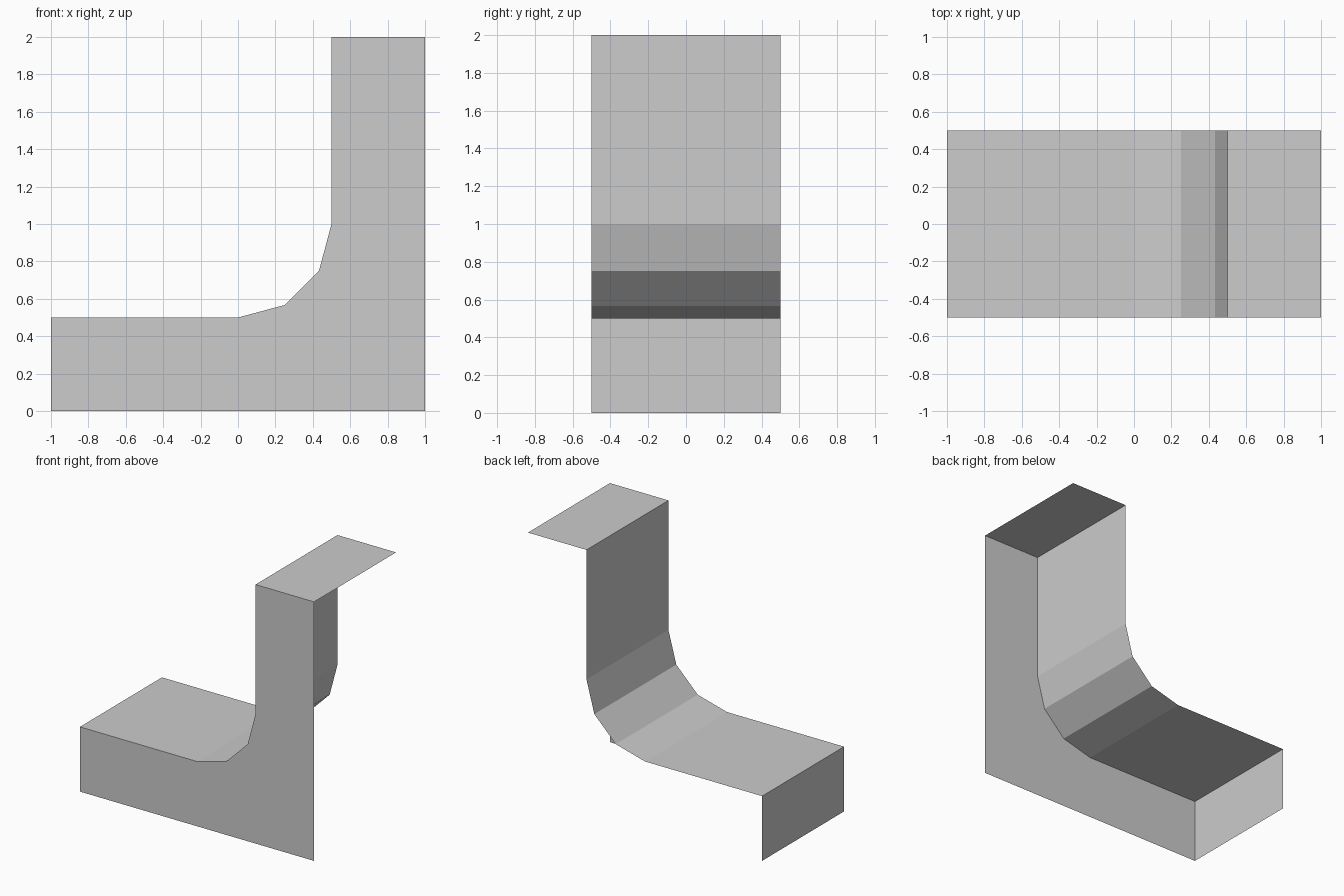
import bpy
import math

if "Cube" in bpy.data.objects:
    bpy.data.objects.remove(bpy.data.objects["Cube"])

WIDTH = 1.0      # depth along y
RADIUS = 0.5     # fillet between tread and riser

grey = bpy.data.materials.new("light_grey")
grey.diffuse_color = (0.604, 0.604, 0.604, 1.0)
grey.use_nodes = True
grey.node_tree.nodes["Principled BSDF"].inputs["Base Color"].default_value = grey.diffuse_color


def add_part(name, verts, faces):
    mesh = bpy.data.meshes.new(name)
    mesh.from_pydata(verts, [], faces)
    mesh.materials.append(grey)
    obj = bpy.data.objects.new(name, mesh)
    bpy.context.collection.objects.link(obj)
    return obj


# Side profile (x, z): left end, tread, three-segment fillet, riser, top
arc = [(RADIUS * math.sin(a), 1.0 - RADIUS * math.cos(a))
       for a in (math.radians(30 * i) for i in range(4))]
profile = [(-1.0, 0.0), (-1.0, 0.5)] + arc + [(0.5, 2.0), (1.0, 2.0)]
n = len(profile)

# Open step skin: the profile swept front to back
front = [(x, -WIDTH / 2, z) for x, z in profile]
back = [(x, WIDTH / 2, z) for x, z in profile]
add_part("step_skin", front + back,
         [(i, i + 1, n + i + 1, n + i) for i in range(n - 1)])

# Front panel: the profile closed at the lower right corner, facing -y
panel = front + [(1.0, -WIDTH / 2, 0.0)]
add_part("front_panel", panel, [tuple(reversed(range(n + 1)))])
